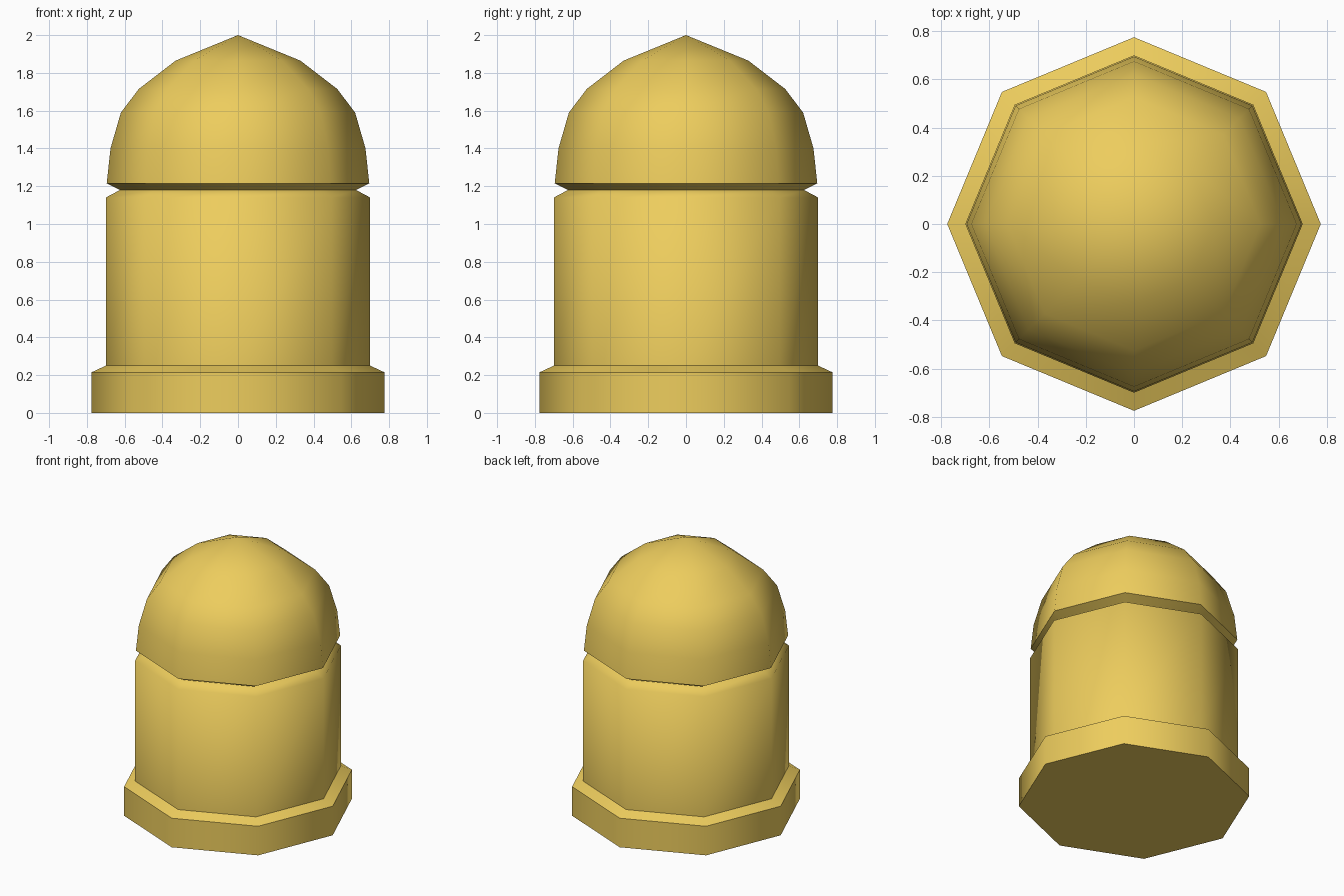
import bpy, bmesh, math

if "Cube" in bpy.data.objects:
    bpy.data.objects.remove(bpy.data.objects["Cube"])

SIDES = 8
# Profile: radius, height, sharp ring?
PROFILE = [
    (0.775, 0.00, True), (0.775, 0.215, True),                       # base collar
    (0.70, 0.25, True), (0.70, 1.14, False),                         # body
    (0.625, 1.18, True), (0.695, 1.215, True),                       # groove
    (0.675, 1.40, False), (0.62, 1.59, False), (0.525, 1.715, False),  # dome
    (0.33, 1.865, False),
]
TIP = 2.0

bm = bmesh.new()
rings = []
for r, z, _ in PROFILE:
    rings.append([bm.verts.new((r * math.cos(math.tau * i / SIDES),
                                r * math.sin(math.tau * i / SIDES), z))
                  for i in range(SIDES)])
tip = bm.verts.new((0, 0, TIP))

# Side walls, tip fan and flat underside
for low, high in zip(rings, rings[1:]):
    for i in range(SIDES):
        j = (i + 1) % SIDES
        bm.faces.new((low[i], low[j], high[j], high[i]))
for i in range(SIDES):
    bm.faces.new((rings[-1][i], rings[-1][(i + 1) % SIDES], tip))
bm.faces.new(rings[0][::-1])

# Smooth shading with crisp profile rings
for f in bm.faces:
    f.smooth = True
for ring, (_, _, sharp) in zip(rings, PROFILE):
    if sharp:
        for i in range(SIDES):
            bm.edges.get((ring[i], ring[(i + 1) % SIDES])).smooth = False

mesh = bpy.data.meshes.new("domed_post")
bm.to_mesh(mesh)
bm.free()
post = bpy.data.objects.new("domed_post", mesh)
bpy.context.collection.objects.link(post)

gold = bpy.data.materials.new("gold")
gold.diffuse_color = (0.85, 0.61, 0.11, 1)
gold.use_nodes = True
gold.node_tree.nodes["Principled BSDF"].inputs["Base Color"].default_value = gold.diffuse_color
mesh.materials.append(gold)
